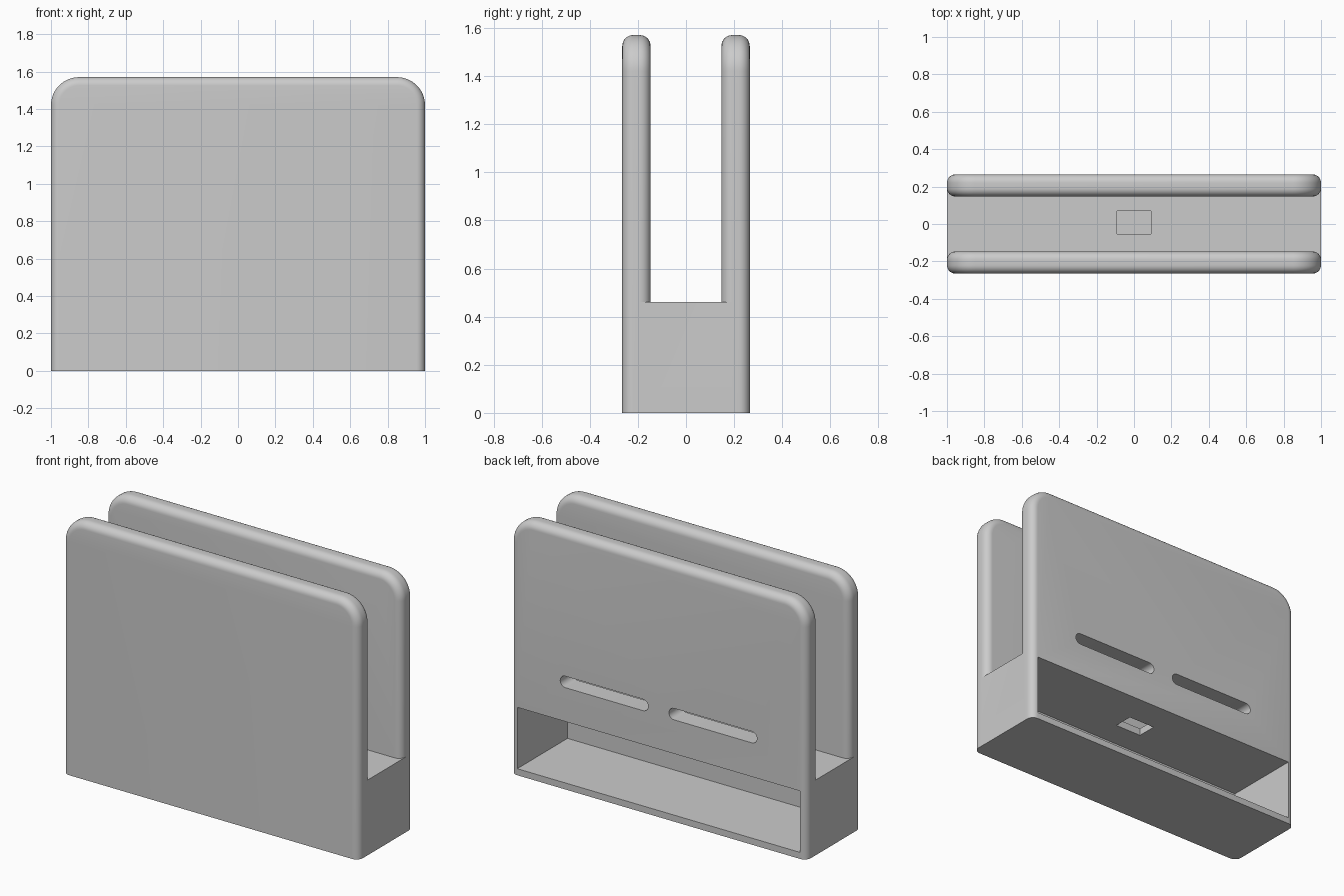
import bpy, bmesh
from math import sin, cos, pi

if "Cube" in bpy.data.objects:
    bpy.data.objects.remove(bpy.data.objects["Cube"], do_unlink=True)

HEIGHT, DEPTH, INNER = 1.57, 0.265, 0.147   # overall height, outer and inner panel faces
CORNER, FILLET, WALL = 0.15, 0.045, 0.045
BASE_TOP = 0.46

grey = bpy.data.materials.new("light grey plastic")
grey.use_nodes = True
COLOUR = (0.6, 0.6, 0.6, 1)
grey.diffuse_color = COLOUR
grey.node_tree.nodes["Principled BSDF"].inputs["Base Color"].default_value = COLOUR


def loft(name, rings):
    """Skin a stack of equal-length closed rings and cap both ends."""
    bm = bmesh.new()
    loops = [[bm.verts.new(p) for p in ring] for ring in rings]
    for a, b in zip(loops, loops[1:]):
        for i in range(len(a)):
            j = (i + 1) % len(a)
            bm.faces.new((a[i], a[j], b[j], b[i]))
    bm.faces.new(loops[0][::-1])
    bm.faces.new(loops[-1])
    bmesh.ops.recalc_face_normals(bm, faces=bm.faces)
    mesh = bpy.data.meshes.new(name)
    bm.to_mesh(mesh)
    bm.free()
    mesh.materials.append(grey)
    ob = bpy.data.objects.new(name, mesh)
    bpy.context.collection.objects.link(ob)
    return ob


def box(name, x, y0, y1, z0, z1):
    return loft(name, [[(-x, y, z0), (x, y, z0), (x, y, z1), (-x, y, z1)] for y in (y0, y1)])


def panel(name, y0, y1):
    """Upright plate with round top corners and filleted rims."""
    def ring(y, inset):
        r, cx, cz = CORNER - inset, 1 - CORNER, HEIGHT - CORNER
        pts = [(inset - 1, y, 0), (1 - inset, y, 0)]
        for side, start in ((1, 0), (-1, pi / 2)):
            for k in range(17):
                a = start + k * pi / 32
                pts.append((side * cx + r * cos(a), y, cz + r * sin(a)))
        return pts
    arc = [k * pi / 16 for k in range(9)]
    rim = [(FILLET * (1 - cos(a)), FILLET * (1 - sin(a))) for a in arc]
    rings = [ring(y0 + dy, inset) for dy, inset in rim]
    rings += [ring(y1 - dy, inset) for dy, inset in reversed(rim)]
    return loft(name, rings)


def slot(name, x):
    """Long hole with round ends, through the back panel."""
    half, r, z = 0.2625, 0.035, 0.657
    def ring(y):
        pts = []
        for side, start in ((1, -pi / 2), (-1, pi / 2)):
            for k in range(13):
                a = start + k * pi / 12
                pts.append((x + side * half + r * cos(a), y, z + r * sin(a)))
        return pts
    return loft(name, [ring(0.1), ring(0.4)])


# Solid parts
holder = panel("holder", -DEPTH, -INNER)
back_panel = panel("back_panel", INNER, DEPTH)
base = box("base", 1, -INNER - FILLET, INNER + FILLET, 0, BASE_TOP)

# Openings: tray behind, two slots, cable hole in the shelf
cavity = box("cavity", 1 - WALL, WALL - DEPTH, 0.4, 0.04, BASE_TOP - WALL)
slots = [slot("slot", s * 0.3675) for s in (-1, 1)]
cable_hole = box("cable_hole", 0.09, -0.053, 0.07, 0.3, 0.6)

bpy.ops.object.select_all(action='DESELECT')
bpy.context.view_layer.objects.active = holder
holder.select_set(True)
steps = [(base, 'UNION'), (back_panel, 'UNION')]
steps += [(c, 'DIFFERENCE') for c in (cavity, *slots, cable_hole)]
for part, operation in steps:
    mod = holder.modifiers.new(part.name, 'BOOLEAN')
    mod.operation, mod.object, mod.solver = operation, part, 'EXACT'
    bpy.ops.object.modifier_apply(modifier=mod.name)
    bpy.data.objects.remove(part, do_unlink=True)

bpy.ops.object.shade_smooth_by_angle(angle=pi / 6)
